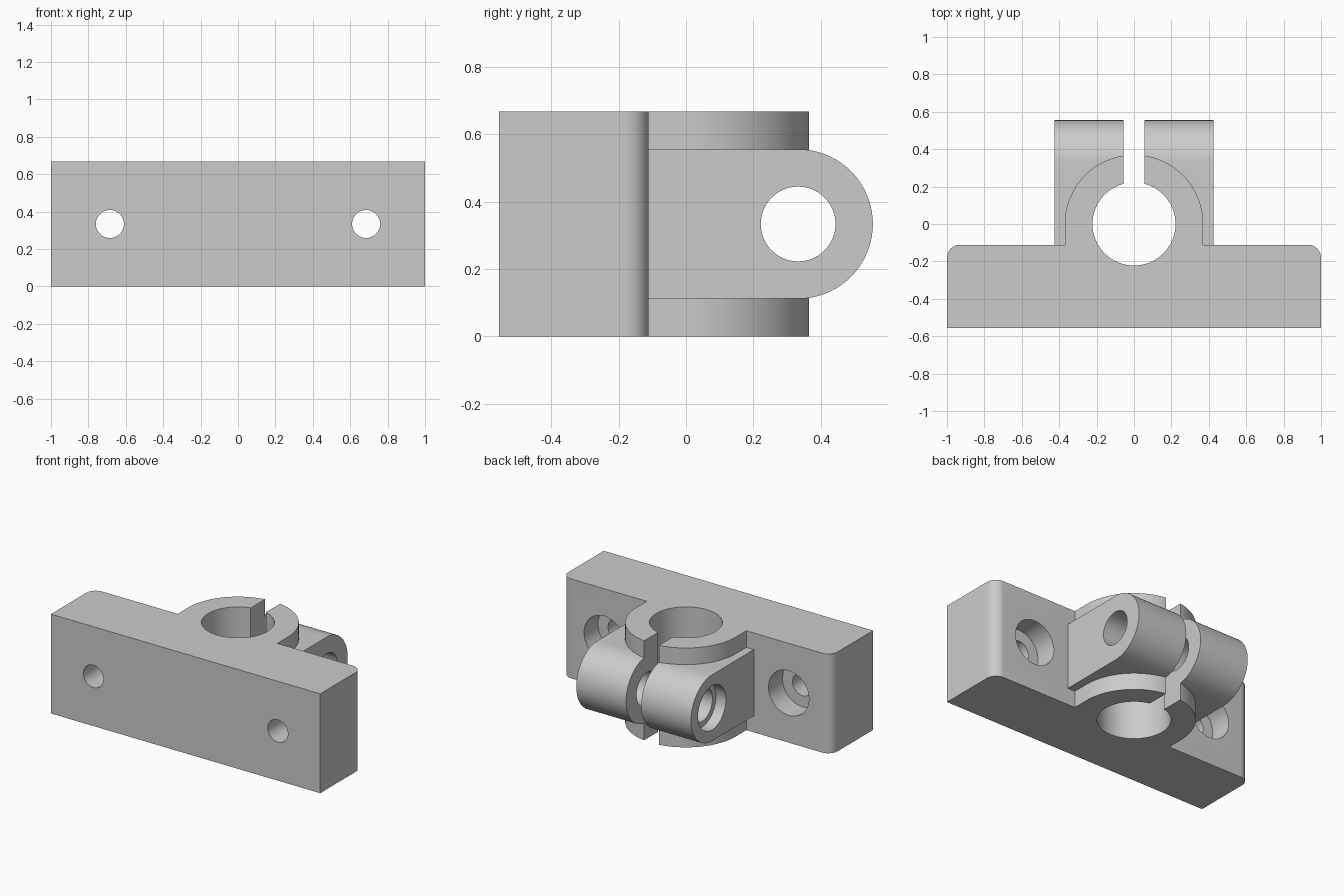
import bpy
import bmesh
from math import cos, sin, pi, radians
from mathutils import Matrix, Vector

if "Cube" in bpy.data.objects:
    bpy.data.objects.remove(bpy.data.objects["Cube"], do_unlink=True)

HEIGHT = 0.667
MID = HEIGHT / 2
FRONT, BACK = -0.556, -0.111
RING, BORE = 0.37, 0.222
LUG_X, LUG_R, LUG_Y = 0.426, 0.222, 0.333

steel = bpy.data.materials.new("plain grey")
steel.use_nodes = True
grey = (0.6, 0.6, 0.6, 1)
steel.diffuse_color = grey
steel.node_tree.nodes["Principled BSDF"].inputs["Base Color"].default_value = grey


def arc(cx, cy, r, start, end, n):
    steps = [radians(start + (end - start) * i / n) for i in range(n + 1)]
    return [(cx + r * cos(a), cy + r * sin(a)) for a in steps]


def finish(bm, name):
    bmesh.ops.recalc_face_normals(bm, faces=bm.faces)
    mesh = bpy.data.meshes.new(name)
    bm.to_mesh(mesh)
    bm.free()
    mesh.materials.append(steel)
    obj = bpy.data.objects.new(name, mesh)
    bpy.context.collection.objects.link(obj)
    return obj


def extrude(name, points, sweep):
    """Close a planar outline and sweep it along a vector."""
    bm = bmesh.new()
    face = bm.faces.new([bm.verts.new(p) for p in points])
    out = bmesh.ops.extrude_face_region(bm, geom=[face], use_keep_orig=True)
    moved = [g for g in out["geom"] if isinstance(g, bmesh.types.BMVert)]
    bmesh.ops.translate(bm, verts=moved, vec=Vector(sweep))
    return finish(bm, name)


def rod(name, centre, radius, length, axis):
    """Round cutter centred on a point and lying along an axis."""
    turn = {"x": Matrix.Rotation(pi / 2, 4, "Y"),
            "y": Matrix.Rotation(pi / 2, 4, "X"),
            "z": Matrix.Identity(4)}[axis]
    bm = bmesh.new()
    bmesh.ops.create_cone(bm, cap_ends=True, segments=64, radius1=radius,
                          radius2=radius, depth=length,
                          matrix=Matrix.Translation(centre) @ turn)
    return finish(bm, name)


def combine(target, tool, operation):
    tool.hide_render = True
    mod = target.modifiers.new(tool.name, "BOOLEAN")
    mod.object, mod.operation, mod.solver = tool, operation, "EXACT"
    bpy.context.view_layer.objects.active = target
    bpy.ops.object.modifier_apply(modifier=mod.name)
    bpy.data.objects.remove(tool, do_unlink=True)


# Mounting bar and clamp ring share one plan outline
fillet = 0.07
plan = [(-1, FRONT), (1, FRONT)]
plan += arc(1 - fillet, BACK - fillet, fillet, 0, 90, 10)
plan += [(RING, BACK)] + arc(0, 0, RING, 0, 180, 64) + [(-RING, BACK)]
plan += arc(fillet - 1, BACK - fillet, fillet, 90, 180, 10)
bracket = extrude("shaft_clamp_bracket", [(x, y, 0) for x, y in plan], (0, 0, HEIGHT))

# Round-ended clamping lug across the ring
side = [(-0.3, MID - LUG_R)] + arc(LUG_Y, MID, LUG_R, -90, 90, 40) + [(-0.3, MID + LUG_R)]
lug = extrude("clamp_lug", [(-LUG_X, y, z) for y, z in side], (2 * LUG_X, 0, 0))
combine(bracket, lug, "UNION")

# Shaft bore and clamping slot
combine(bracket, rod("shaft_bore", (0, 0, MID), BORE, 1, "z"), "DIFFERENCE")
slot = extrude("clamp_slot", [(-0.056, 0, -0.1), (0.056, 0, -0.1),
                              (0.056, 0.8, -0.1), (-0.056, 0.8, -0.1)], (0, 0, 1))
combine(bracket, slot, "DIFFERENCE")

# Clamp bolt hole with a shallow recess on one side
combine(bracket, rod("bolt_hole", (0, LUG_Y, MID), 0.111, 1.2, "x"), "DIFFERENCE")
combine(bracket, rod("bolt_recess", (-LUG_X, LUG_Y, MID), 0.148, 0.148, "x"), "DIFFERENCE")

# Counterbored mounting holes
for x in (-0.685, 0.685):
    combine(bracket, rod("mount_hole", (x, -0.33, MID), 0.075, 0.8, "y"), "DIFFERENCE")
    combine(bracket, rod("mount_recess", (x, BACK, MID), 0.15, 0.296, "y"), "DIFFERENCE")

# Smooth the curved walls, keep the edges crisp
bpy.ops.object.select_all(action="DESELECT")
bracket.select_set(True)
bpy.context.view_layer.objects.active = bracket
bpy.ops.object.shade_smooth_by_angle(angle=radians(30))
